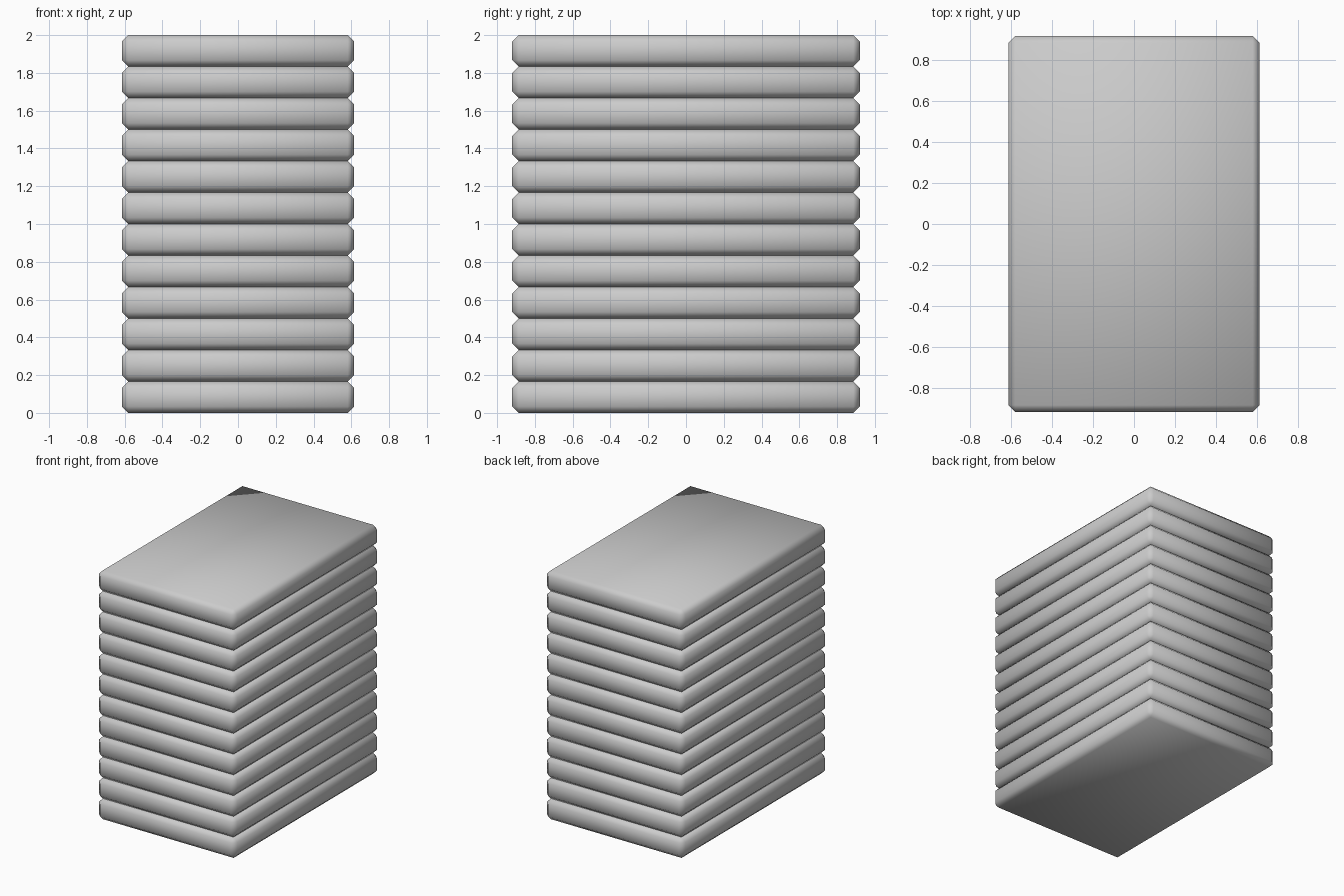
import bpy

if "Cube" in bpy.data.objects:
    bpy.data.objects.remove(bpy.data.objects["Cube"])

COUNT = 12
HEIGHT = 2.0 / COUNT
WIDTH, DEPTH = 1.23, 1.84


def slab(index):
    # One chamfered, softly shaded slab resting on the one below
    bpy.ops.mesh.primitive_cube_add(size=1, location=(0, 0, HEIGHT * (index + 0.5)))
    ob = bpy.context.object
    ob.name = f"slab_{index + 1:02d}"
    ob.scale = (WIDTH, DEPTH, HEIGHT)
    bpy.ops.object.transform_apply(location=False, rotation=False, scale=True)
    bevel = ob.modifiers.new("chamfer", 'BEVEL')
    bevel.width = 0.034
    bevel.segments = 1
    bpy.ops.object.shade_smooth()


# Stack of identical slabs
for i in range(COUNT):
    slab(i)
